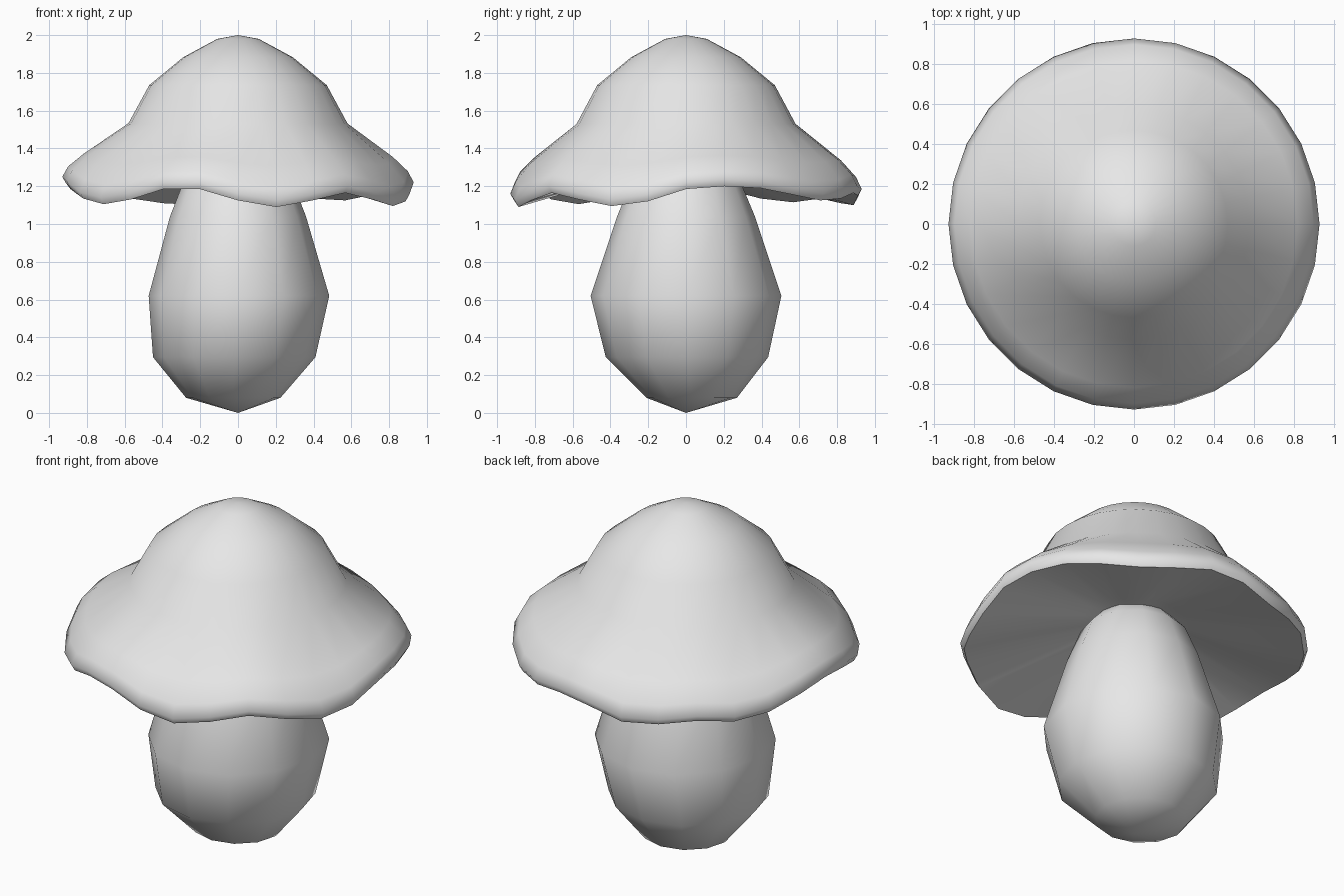
import bpy, bmesh
from math import sin, cos, tau, radians

cube = bpy.data.objects.get("Cube")
if cube:
    bpy.data.objects.remove(cube, do_unlink=True)

grey = bpy.data.materials.new("light grey")
grey.use_nodes = True
grey.diffuse_color = (0.8, 0.8, 0.8, 1)
grey.node_tree.nodes["Principled BSDF"].inputs["Base Color"].default_value = (0.8, 0.8, 0.8, 1)


def lathe(name, segments, bottom, top, rings):
    """Skin a stack of rings, closed by a fan at each pole."""
    bm = bmesh.new()
    loops = [[bm.verts.new(p) for p in ring] for ring in rings]
    low, high = bm.verts.new(bottom), bm.verts.new(top)
    for k in range(segments):
        n = (k + 1) % segments
        bm.faces.new((low, loops[0][n], loops[0][k]))
        bm.faces.new((high, loops[-1][k], loops[-1][n]))
        for a, b in zip(loops, loops[1:]):
            bm.faces.new((a[k], a[n], b[n], b[k]))
    bmesh.ops.recalc_face_normals(bm, faces=bm.faces)
    mesh = bpy.data.meshes.new(name)
    bm.to_mesh(mesh)
    bm.free()
    mesh.materials.append(grey)
    obj = bpy.data.objects.new(name, mesh)
    bpy.context.collection.objects.link(obj)
    bpy.ops.object.select_all(action='DESELECT')
    obj.select_set(True)
    bpy.context.view_layer.objects.active = obj
    bpy.ops.object.shade_smooth_by_angle(angle=radians(60))
    return obj


# Wavy rim heights, counter-clockwise from the front
rim = [1.125, 1.09, 1.125, 1.165, 1.13, 1.095, 1.12, 1.185, 1.2, 1.19,
       1.155, 1.125, 1.135, 1.165, 1.15, 1.1, 1.11, 1.135, 1.115, 1.135,
       1.185, 1.215, 1.19, 1.135, 1.105, 1.13, 1.185, 1.185]
SEG = len(rim)
MEAN = sum(rim) / SEG

# Cap profile: radius, height, share of the rim wave
cap_profile = [(0.3, 1.28, 0.3), (0.91, MEAN, 1), (0.93, MEAN + 0.035, 1),
               (0.9, 1.245, 0.85), (0.82, 1.335, 0.5), (0.58, 1.53, 0.05),
               (0.47, 1.735, 0), (0.29, 1.883, 0), (0.11, 1.98, 0)]
cap_rings = [[(r * sin(tau * k / SEG), -r * cos(tau * k / SEG), z + w * (rim[k] - MEAN))
              for k in range(SEG)] for r, z, w in cap_profile]
lathe("mushroom_cap", SEG, (0, 0, 1.33), (0, 0, 2), cap_rings)

# Egg-shaped stem: x and y radius, height, x and y offset
STEM_SEG = 12
stem_profile = [(0.25, 0.24, 0.08, -0.025, 0.03), (0.43, 0.43, 0.295, -0.02, 0.005),
                (0.478, 0.505, 0.62, 0.005, 0), (0.36, 0.365, 1.04, 0, 0),
                (0.29, 0.29, 1.22, 0, 0), (0.16, 0.16, 1.36, 0, 0)]
stem_rings = [[(ox + rx * sin(tau * k / STEM_SEG), oy - ry * cos(tau * k / STEM_SEG), z)
               for k in range(STEM_SEG)] for rx, ry, z, ox, oy in stem_profile]
lathe("mushroom_stem", STEM_SEG, (0, 0, 0), (0, 0, 1.4), stem_rings)
